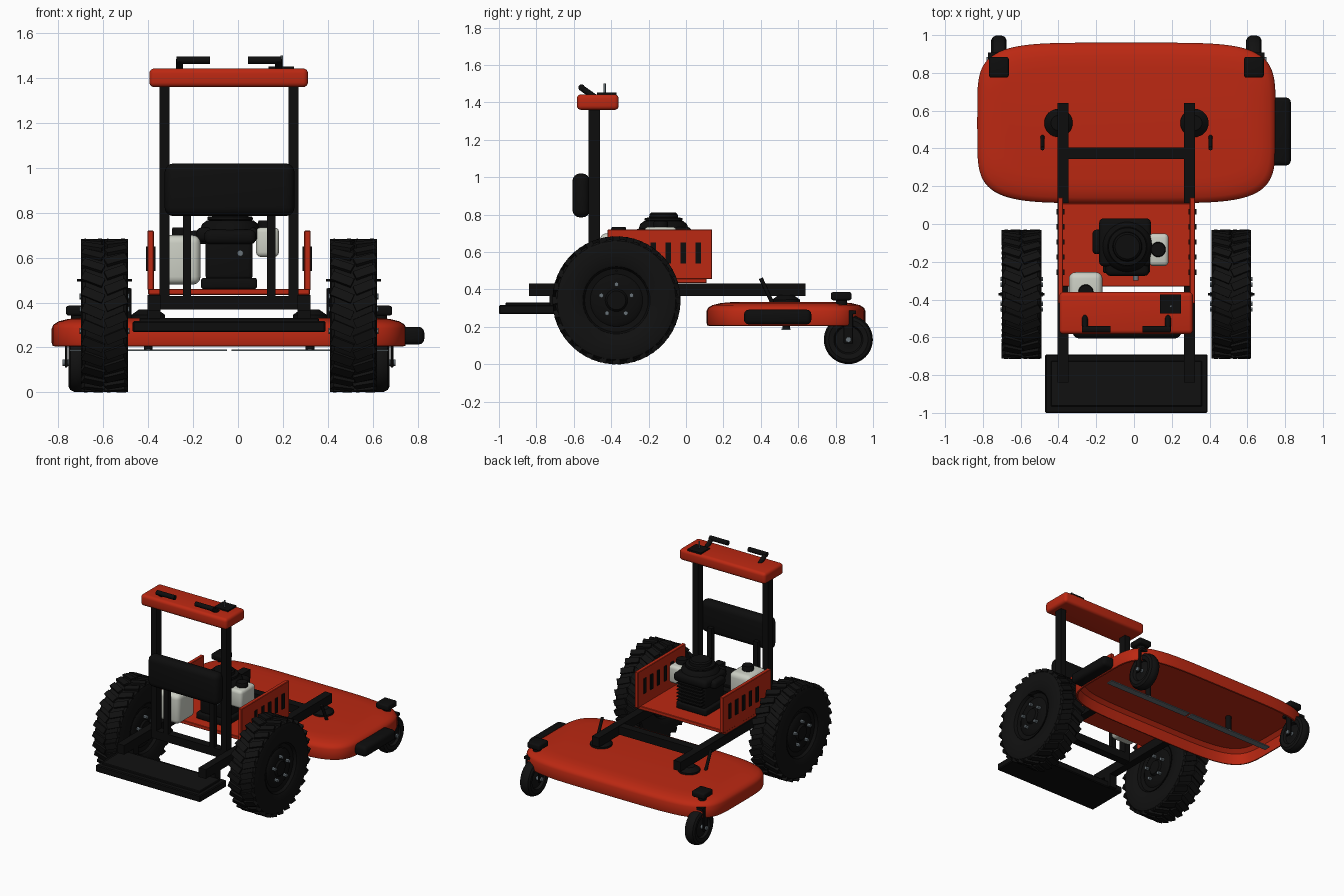
import bpy, bmesh, math
from mathutils import Matrix, Vector

if "Cube" in bpy.data.objects:
    bpy.data.objects.remove(bpy.data.objects["Cube"])

C = -0.04  # centre line of the machine (the chute sticks out on +x)


def material(name, rgb):
    m = bpy.data.materials.new(name)
    m.diffuse_color = (*rgb, 1)
    m.use_nodes = True
    m.node_tree.nodes["Principled BSDF"].inputs["Base Color"].default_value = m.diffuse_color
    return m


RED = material("red paint", (0.50, 0.021, 0.006))
BLACK = material("black", (0.004, 0.004, 0.004))
RUBBER = material("rubber", (0.0055, 0.0055, 0.0055))
LIGHT = material("light grey plastic", (0.60, 0.62, 0.55))
STEEL = material("steel", (0.14, 0.17, 0.19))


def finish(name, bm, mat, angle=35):
    bmesh.ops.recalc_face_normals(bm, faces=bm.faces)
    me = bpy.data.meshes.new(name)
    bm.to_mesh(me)
    bm.free()
    me.materials.append(mat)
    me.shade_smooth()
    me.set_sharp_from_angle(angle=math.radians(angle))
    ob = bpy.data.objects.new(name, me)
    bpy.context.collection.objects.link(ob)
    return ob


def box(name, x0, x1, y0, y1, z0, z1, mat, bevel=0.0, seg=3):
    bm = bmesh.new()
    m = Matrix.Translation(((x0 + x1) / 2, (y0 + y1) / 2, (z0 + z1) / 2))
    bmesh.ops.create_cube(bm, size=1, matrix=m @ Matrix.Diagonal((x1 - x0, y1 - y0, z1 - z0, 1)))
    if bevel:
        bmesh.ops.bevel(bm, geom=bm.edges[:], offset=bevel, segments=seg, profile=0.5, affect='EDGES')
    return finish(name, bm, mat)


def rod(name, p, q, r, mat, seg=16):
    p, q = Vector(p), Vector(q)
    d = q - p
    bm = bmesh.new()
    m = Matrix.Translation((p + q) / 2) @ d.to_track_quat('Z', 'Y').to_matrix().to_4x4()
    bmesh.ops.create_cone(bm, cap_ends=True, segments=seg, radius1=r, radius2=r, depth=d.length, matrix=m)
    return finish(name, bm, mat)


def lathe(name, profile, centre, mat, axis='Z', seg=48):
    """Spin (radius, height) points about Z, or about X."""
    bm = bmesh.new()
    vs = [bm.verts.new((r, 0, h)) for r, h in profile]
    es = [bm.edges.new(e) for e in zip(vs, vs[1:])]
    bmesh.ops.spin(bm, geom=vs + es, cent=(0, 0, 0), axis=(0, 0, 1), angle=math.tau, steps=seg)
    bmesh.ops.remove_doubles(bm, verts=bm.verts[:], dist=1e-5)
    m = Matrix.Translation(centre)
    if axis == 'X':
        m = m @ Matrix.Rotation(math.pi / 2, 4, 'Y')
    bm.transform(m)
    return finish(name, bm, mat)


# mower deck: hollow shell with superellipse outline
bm = bmesh.new()
rings = []
for inset, z in [(0.05, 0.305), (0.025, 0.28), (0.014, 0.205), (0.004, 0.207), (0, 0.22), (0, 0.285),
                 (0.008, 0.302), (0.03, 0.316), (0.075, 0.327), (0.13, 0.332)]:
    ring = []
    for i in range(96):
        t = math.tau * i / 96
        c, s = math.cos(t), math.sin(t)
        ring.append(bm.verts.new((C + (0.79 - inset) * math.copysign(abs(c) ** 0.4, c),
                                  0.535 + (0.425 - inset) * math.copysign(abs(s) ** 0.4, s), z)))
    rings.append(ring)
for a, b in zip(rings, rings[1:]):
    for i in range(96):
        j = (i + 1) % 96
        bm.faces.new((a[i], a[j], b[j], b[i]))
bm.faces.new(rings[0])
bm.faces.new(rings[-1])
finish("mower_deck", bm, RED)

box("discharge_chute", 0.72, 0.83, 0.31, 0.67, 0.213, 0.292, BLACK, 0.025)

# frame rails, cross members and standing platform
for s, side in ((-1, "left"), (1, "right")):
    x = C + s * 0.335
    box(side + "_rail", x - 0.029, x + 0.029, -0.84, 0.64, 0.365, 0.433, BLACK)
    box(side + "_platform_bracket", x - 0.029, x + 0.029, -0.73, -0.67, 0.27, 0.37, BLACK)
    # spindle housing, nut and blade
    sx = C + s * 0.36
    lathe(side + "_spindle", [(0, 0.37), (0.04, 0.37), (0.075, 0.345), (0.075, 0.328), (0, 0.328)],
          (sx, 0.535, 0), BLACK, seg=32)
    rod(side + "_spindle_shaft", (sx, 0.535, 0.19), (sx, 0.535, 0.31), 0.02, BLACK)
    box(side + "_blade", sx - 0.35, sx + 0.35, 0.51, 0.56, 0.183, 0.191, STEEL)
    # deck lever
    rod(side + "_deck_lever", (C + s * 0.445, 0.465, 0.32), (C + s * 0.445, 0.40, 0.46), 0.011, BLACK)
    # console posts and back pad supports
    px = C + s * 0.287
    box(side + "_console_post", px - 0.022, px + 0.022, -0.52, -0.46, 0.37, 1.37, BLACK)
    bx = C + s * 0.188
    box(side + "_pad_support", bx - 0.018, bx + 0.018, -0.52, -0.485, 0.39, 0.85, BLACK)
    # slotted body side panel
    o = sorted((C + s * 0.335, C + s * 0.363))
    box(side + "_body_panel", *o, -0.42, 0.14, 0.455, 0.72, RED, 0.003, 1)
    for k in range(5):
        y = 0.065 - 0.08 * k
        for xs in (0.366, 0.332):
            box(f"{side}_panel_slot", C + s * xs - 0.004, C + s * xs + 0.004, y - 0.014, y + 0.014,
                0.54, 0.65, BLACK)
box("front_cross_member", C - 0.32, C + 0.32, 0.345, 0.405, 0.37, 0.43, BLACK)
box("post_cross_member", C - 0.32, C + 0.32, -0.52, -0.46, 0.37, 0.43, BLACK)
box("platform", -0.47, 0.39, -1.0, -0.69, 0.268, 0.317, BLACK, 0.006, 1)
box("platform_mat", -0.44, 0.36, -0.965, -0.725, 0.31, 0.33, RUBBER, 0.004, 1)
box("engine_tray", C - 0.36, C + 0.36, -0.33, 0.11, 0.434, 0.46, RED, 0.003, 1)

# back pad and control console
box("back_pad", -0.327, 0.252, -0.607, -0.515, 0.785, 1.02, BLACK, 0.04, 4)
box("console", -0.395, 0.312, -0.583, -0.36, 1.36, 1.443, RED, 0.022, 4)
box("switch_plate", 0.137, 0.25, -0.475, -0.372, 1.435, 1.452, BLACK)
rod("ignition_key", (0.195, -0.435, 1.44), (0.195, -0.435, 1.50), 0.006, STEEL)
for s, side in ((-1, "left"), (1, "right")):
    x = C + s * 0.22
    rod(side + "_lever_stem", (x, -0.49, 1.43), (x, -0.565, 1.482), 0.016, BLACK)
    rod(side + "_lever_grip", (x + s * 0.014, -0.558, 1.48), (x - s * 0.135, -0.558, 1.48), 0.017, BLACK)


# drive wheels
def wheel(side, s):
    x, y, z = C + s * 0.555, -0.372, 0.342
    half = [(0.175, 0.09), (0.19, 0.1), (0.25, 0.105), (0.295, 0.104), (0.317, 0.098), (0.327, 0.085)]
    lathe(side + "_tyre", half + [(r, -h) for r, h in reversed(half)], (x, y, z), RUBBER, 'X', 72)
    rim = [(0, 0.1), (0.05, 0.1), (0.06, 0.088), (0.12, 0.088), (0.14, 0.075), (0.17, 0.08), (0.18, 0.1)]
    lathe(side + "_rim", rim + [(r, -h) for r, h in reversed(rim)], (x, y, z), BLACK, 'X', 48)
    # chevron tread lugs
    bm = bmesh.new()
    for k in range(28):
        for d in (-1, 1):
            m = (Matrix.Translation((x, y, z)) @ Matrix.Rotation(math.tau * (k + d / 4) / 28, 4, 'X')
                 @ Matrix.Translation((d * 0.051, 0, 0.329)) @ Matrix.Rotation(d * 0.4, 4, 'Z'))
            bmesh.ops.create_cube(bm, size=1, matrix=m @ Matrix.Diagonal((0.1, 0.042, 0.024, 1)))
    finish(side + "_tread", bm, RUBBER)
    for f in (-1, 1):
        for k in range(5):
            a = math.tau * k / 5
            ny, nz = y + 0.085 * math.sin(a), z + 0.085 * math.cos(a)
            rod(side + "_wheel_nut", (x + f * 0.08, ny, nz), (x + f * 0.112, ny, nz), 0.013, STEEL, 6)
        rod(side + "_valve_stem", (x + f * 0.07, y, 0.5), (x + f * 0.122, y, 0.5), 0.006, BLACK, 8)


# front caster wheels with forks
def caster(side, s):
    x, y, z = C + s * 0.675, 0.868, 0.132
    half = [(0, 0.022), (0.028, 0.022), (0.035, 0.018), (0.07, 0.018), (0.078, 0.036), (0.105, 0.041),
            (0.122, 0.032), (0.131, 0.012)]
    lathe(side + "_caster_wheel", half + [(r, -h) for r, h in reversed(half)], (x, y, z), RUBBER, 'X', 40)
    rod(side + "_caster_axle", (x - 0.066, y, z), (x + 0.066, y, z), 0.015, STEEL, 12)
    for f in (-1, 1):
        xf = x + f * 0.051
        box(side + "_caster_fork", xf - 0.006, xf + 0.006, y - 0.025, y + 0.025, 0.11, 0.285, BLACK, 0.003, 1)
    box(side + "_fork_crown", x - 0.057, x + 0.057, y - 0.06, y + 0.04, 0.268, 0.288, BLACK)
    rod(side + "_caster_stem", (x, 0.832, 0.27), (x, 0.832, 0.35), 0.03, BLACK)
    box(side + "_caster_cap", x - 0.052, x + 0.052, 0.775, 0.885, 0.342, 0.386, BLACK, 0.012)


for s, side in ((-1, "left"), (1, "right")):
    wheel(side, s)
    caster(side, s)

# engine: base flange, block with cooling fins, shroud and fan cover
ex, ey = -0.035, -0.12
box("engine_base", -0.165, 0.085, -0.26, 0.0, 0.46, 0.51, BLACK, 0.012)
box("engine_crankcase", -0.145, 0.065, -0.245, -0.01, 0.50, 0.69, BLACK, 0.02)
box("engine_cylinder", -0.12, 0.04, -0.05, 0.005, 0.52, 0.69, BLACK, 0.005, 1)
for k in range(6):
    z = 0.535 + k * 0.025
    box("cooling_fin", -0.14, 0.06, -0.04, 0.025, z, z + 0.008, BLACK)
box("engine_shroud", -0.185, 0.09, -0.225, 0.03, 0.67, 0.735, BLACK, 0.025)
box("engine_rear_housing", -0.15, 0.08, -0.275, -0.12, 0.66, 0.725, BLACK, 0.025)
box("exhaust_box", -0.22, -0.12, -0.16, -0.03, 0.66, 0.72, BLACK, 0.02)
lathe("fan_housing", [(0, 0.765), (0.105, 0.765), (0.125, 0.75), (0.135, 0.72), (0, 0.72)], (ex, ey, 0), BLACK)
lathe("fan_cover", [(0, 0.812), (0.065, 0.812), (0.075, 0.803), (0.078, 0.785), (0.1, 0.782), (0.102, 0.77),
                    (0.085, 0.76), (0, 0.76)], (ex, ey, 0), BLACK)
rod("drain_plug", (0.01, -0.22, 0.62), (0.01, -0.30, 0.62), 0.014, STEEL, 12)

# air filter and fuel tank
box("air_filter", 0.08, 0.183, -0.222, -0.05, 0.603, 0.735, LIGHT, 0.022)
lathe("air_filter_cap", [(0, 0.765), (0.036, 0.765), (0.04, 0.755), (0.04, 0.73), (0, 0.73)],
      (0.128, -0.135, 0), BLACK, seg=24)
box("fuel_tank", -0.345, -0.167, -0.46, -0.255, 0.48, 0.70, LIGHT, 0.035, 4)
lathe("fuel_cap", [(0, 0.735), (0.036, 0.735), (0.04, 0.725), (0.04, 0.69), (0, 0.69)],
      (-0.255, -0.36, 0), BLACK, seg=24)
